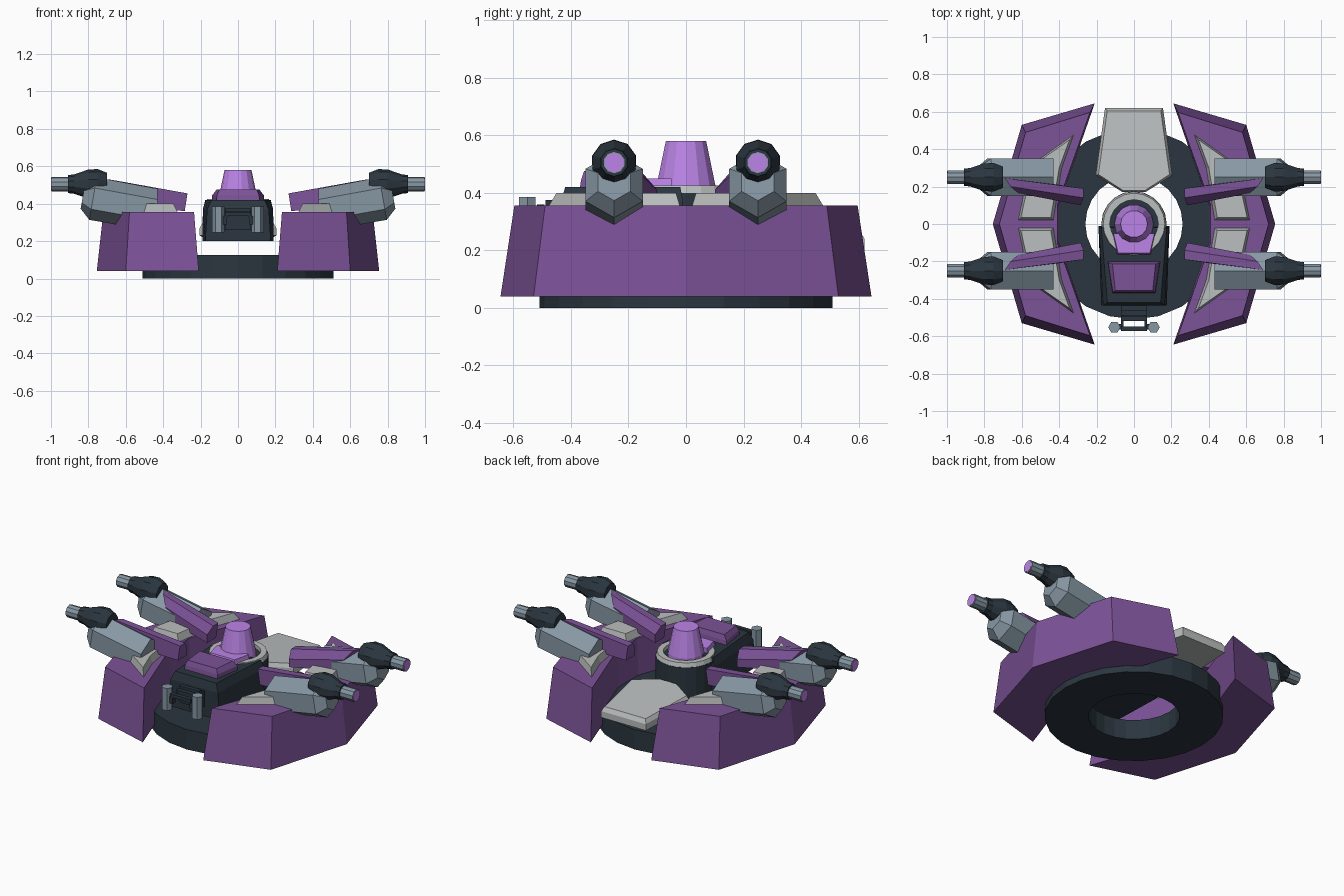
import bpy, bmesh
from math import sin, cos, pi, radians

if "Cube" in bpy.data.objects:
    bpy.data.objects.remove(bpy.data.objects["Cube"])


def material(name, rgb):
    m = bpy.data.materials.new(name)
    m.diffuse_color = (*rgb, 1)
    m.use_nodes = True
    m.node_tree.nodes["Principled BSDF"].inputs["Base Color"].default_value = m.diffuse_color
    return m


PURPLE = material("purple", (0.20, 0.085, 0.31))
LILAC = material("lilac", (0.50, 0.23, 0.80))
DARK = material("dark", (0.024, 0.037, 0.05))
STEEL = material("steel", (0.24, 0.31, 0.37))
PALE = material("pale", (0.50, 0.52, 0.52))


def loft(name, rings, mat, mirror=(False, False), closed=False):
    """Bridge equal-length rings of points; cap the ends or close the loop."""
    bm = bmesh.new()
    vs = [[bm.verts.new(p) for p in r] for r in rings]
    n = len(rings[0])
    pairs = list(zip(vs, vs[1:])) + ([(vs[-1], vs[0])] if closed else [])
    for a, b in pairs:
        for i in range(n):
            j = (i + 1) % n
            bm.faces.new((a[i], a[j], b[j], b[i]))
    if not closed:
        bm.faces.new(vs[0])
        bm.faces.new(vs[-1])
    bmesh.ops.recalc_face_normals(bm, faces=bm.faces)
    me = bpy.data.meshes.new(name)
    bm.to_mesh(me)
    bm.free()
    me.materials.append(mat)
    ob = bpy.data.objects.new(name, me)
    bpy.context.collection.objects.link(ob)
    if any(mirror):
        mod = ob.modifiers.new("mirror", 'MIRROR')
        mod.use_axis = (mirror[0], mirror[1], False)
        mod.use_mirror_merge = False
    return ob


def flat(pts, z):
    return [(x, y, z) for x, y in pts]


def circle(r, z, n, cx=0, cy=0):
    return [(cx + r * cos(2 * pi * i / n), cy + r * sin(2 * pi * i / n), z) for i in range(n)]


def xcircle(r, x, n, y, z, tilt=0):
    """Ring around the x axis, optionally leaning back by tilt."""
    out = []
    for i in range(n):
        a = 2 * pi * i / n
        h = r * cos(a)
        out.append((x - h * sin(tilt), y + r * sin(a), z + h * cos(tilt)))
    return out


def box(name, x, y, z, mat, mirror=(False, False)):
    pts = [(x[0], y[0]), (x[1], y[0]), (x[1], y[1]), (x[0], y[1])]
    return loft(name, [flat(pts, z[0]), flat(pts, z[1])], mat, mirror)


def sym(pts):
    """Complete a half outline by reflecting it across x = 0."""
    return pts + [(-x, y) for x, y in reversed(pts)]


X, XY = (True, False), (True, True)

# Base ring
loft("base_ring", [circle(0.51, 0, 24), circle(0.51, 0.125, 24),
                   circle(0.26, 0.125, 24), circle(0.26, 0, 24)], DARK, closed=True)

# Side armour
half_low = [(0.755, 0), (0.60, 0.53), (0.21, 0.645), (0.40, 0.10)]
half_top = [(0.72, 0), (0.58, 0.49), (0.235, 0.597), (0.41, 0.10)]


def both_y(h):
    return h + [(x, -y) for x, y in reversed(h[1:])]


loft("side_armour", [flat(both_y(half_low), 0.04), flat(both_y(half_top), 0.355)], PURPLE, X)

# Pale plates on the armour
loft("armour_plate", [
    flat([(0.62, 0.02), (0.57, 0.26), (0.51, 0.345), (0.32, 0.48), (0.385, 0.30), (0.43, 0.02)], 0.35),
    flat([(0.605, 0.035), (0.555, 0.26), (0.495, 0.345), (0.345, 0.45), (0.40, 0.30), (0.445, 0.035)], 0.40)],
    PALE, XY)

# Guns: tilted hexagonal housing, muzzle, barrel and glowing tip
T = radians(10)
loft("gun_housing", [xcircle(0.115, 0.43, 6, 0.25, 0.365),
                     xcircle(0.115, 0.775, 6, 0.25, 0.427, T),
                     xcircle(0.065, 0.83, 6, 0.25, 0.437, T)], STEEL, XY)
loft("gun_muzzle", [xcircle(r, x, 10, 0.25, 0.505) for r, x in
                    ((0.06, 0.70), (0.08, 0.75), (0.078, 0.80), (0.052, 0.875), (0.048, 0.91))], DARK, XY)
loft("gun_barrel", [xcircle(0.039, x, 10, 0.25, 0.505) for x in (0.90, 0.997)], STEEL, XY)
loft("gun_tip", [xcircle(0.034, x, 10, 0.25, 0.505) for x in (0.99, 1.0)], LILAC, XY)

# Purple brace running up the inner side of each gun
loft("gun_brace", [
    [(0.285, 0.10, 0.36), (0.285, 0.10, 0.41), (0.27, 0.14, 0.455), (0.27, 0.19, 0.455), (0.285, 0.19, 0.36)],
    [(0.62, 0.165, 0.40), (0.62, 0.165, 0.47), (0.66, 0.20, 0.525), (0.69, 0.245, 0.53), (0.64, 0.245, 0.40)]],
    PURPLE, XY)

# Rear deck plate, sloping down to the back
rear = sym([(0.06, 0.17), (0.205, 0.26), (0.155, 0.62)])
rear_top = sym([(0.06, 0.18), (0.19, 0.265), (0.143, 0.605)])


def slope(y):
    return -0.08 * (y - 0.2)


loft("rear_deck", [[(x, y, 0.235 + slope(y)) for x, y in rear],
                   [(x, y, 0.275 + slope(y)) for x, y in rear],
                   [(x, y, 0.30 + slope(y)) for x, y in rear_top]], PALE)

# Central turret: round back and tapered front housing
loft("turret_drum", [circle(0.175, 0.20, 20), circle(0.175, 0.40, 20)], DARK)
loft("turret_collar", [circle(0.175, 0.395, 20), circle(0.165, 0.425, 20),
                       circle(0.13, 0.425, 20), circle(0.13, 0.395, 20)], PALE, closed=True)
loft("turret_housing", [flat(sym([(0.19, -0.01), (0.175, -0.435)]), 0.20),
                        flat(sym([(0.188, -0.01), (0.165, -0.435)]), 0.37),
                        flat(sym([(0.175, -0.02), (0.142, -0.42)]), 0.42)], DARK)
loft("turret_hood", [flat(sym([(0.14, -0.20), (0.115, -0.37)]), 0.41),
                     flat(sym([(0.138, -0.205), (0.113, -0.365)]), 0.445),
                     flat(sym([(0.115, -0.215), (0.10, -0.355)]), 0.475)], PURPLE)
loft("turret_visor", [flat(sym([(0.115, -0.05), (0.09, -0.165)]), 0.41),
                      flat(sym([(0.11, -0.05), (0.085, -0.155)]), 0.45)], LILAC)

# Lamp
loft("lamp", [circle(0.105, 0.40, 14), circle(0.105, 0.425, 14), circle(0.072, 0.58, 14)], LILAC)

# Front sensor: bracket, slats and two upright cylinders
box("sensor_bracket", (-0.07, 0.07), (-0.47, -0.42), (0.26, 0.36), DARK)
for i, (y, z) in enumerate([(-0.475, 0.375), (-0.505, 0.36), (-0.56, 0.355)]):
    box(f"sensor_slat_{i + 1}", (-0.07, 0.07), (y - 0.013, y + 0.013), (z - 0.022, z), DARK)
box("sensor_arm", (0.055, 0.07), (-0.57, -0.44), (0.325, 0.345), DARK, X)
box("sensor_link", (0.06, 0.10), (-0.565, -0.535), (0.29, 0.335), DARK, X)
loft("sensor_post", [circle(0.033, z, 6, 0.105, -0.552) for z in (0.245, 0.385)], STEEL, X)
